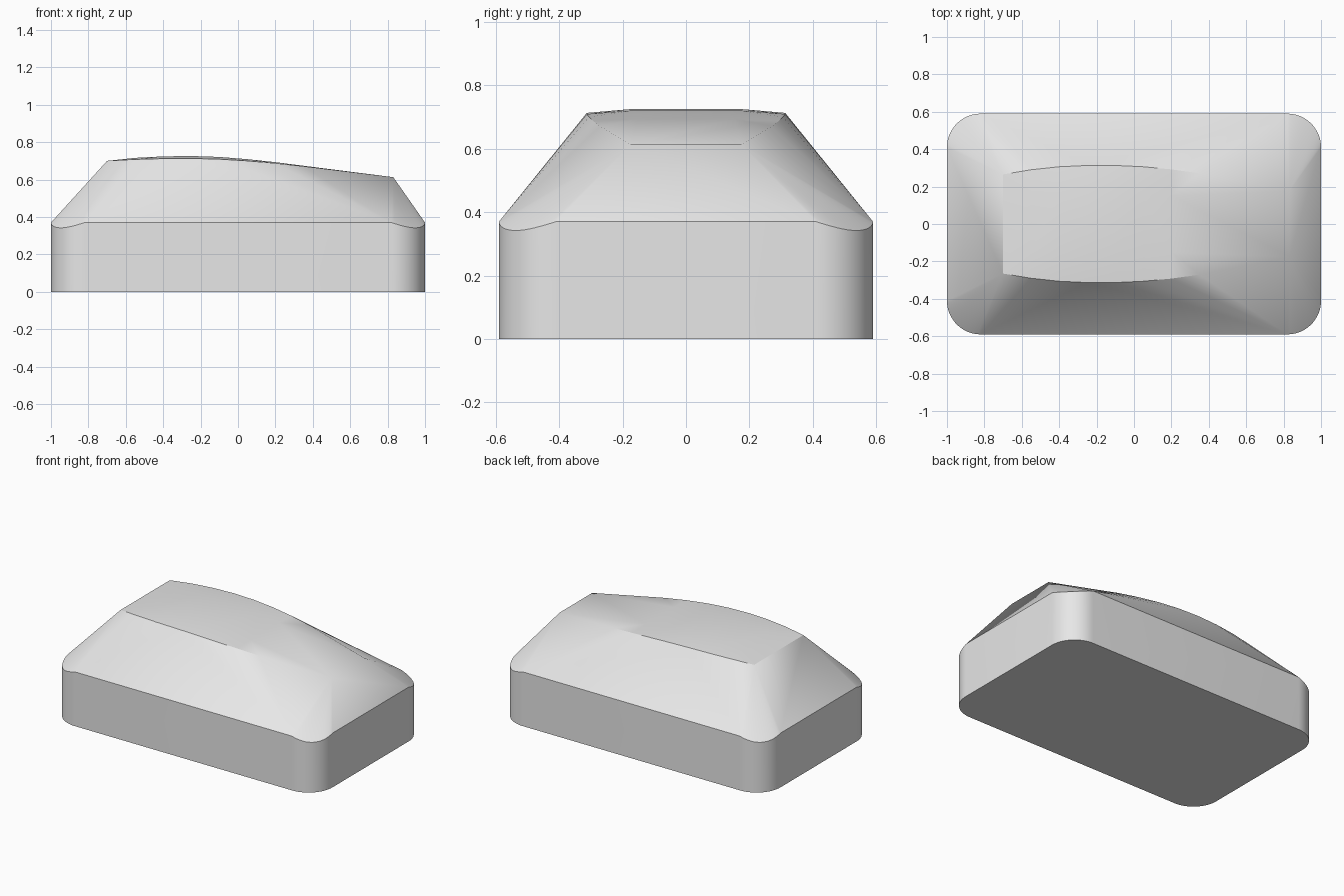
import bpy
import bmesh
from math import sin, cos, pi, radians

if "Cube" in bpy.data.objects:
    bpy.data.objects.remove(bpy.data.objects["Cube"], do_unlink=True)

HALF_X, HALF_Y, RADIUS = 1.0, 0.59, 0.18
RIM_Z, CORNER_DIP, STEPS = 0.37, 0.028, 16

# Roof stations: x, half width, ridge height, edge height
ROOF = [
    (-0.70, 0.265, 0.700, 0.700),
    (-0.55, 0.290, 0.716, 0.708),
    (-0.40, 0.306, 0.724, 0.712),
    (-0.25, 0.313, 0.726, 0.713),
    (-0.10, 0.313, 0.721, 0.709),
    (0.05, 0.306, 0.709, 0.700),
    (0.20, 0.292, 0.693, 0.687),
    (0.35, 0.271, 0.674, 0.671),
    (0.83, 0.175, 0.613, 0.613),
]


def corner_points():
    """Rounded rectangle base and its rim, which dips at each corner."""
    for sx in (-1, 1):
        for sy in (-1, 1):
            for i in range(STEPS + 1):
                t = pi / 2 * i / STEPS
                x = sx * (HALF_X - RADIUS + RADIUS * cos(t))
                y = sy * (HALF_Y - RADIUS + RADIUS * sin(t))
                yield x, y, 0
                yield x, y, RIM_Z - CORNER_DIP * sin(2 * t)


def roof_points():
    """Crowned roof with a flat middle strip and lower outer edges."""
    for x, w, ridge, edge in ROOF:
        for s in (-1, 1):
            yield x, s * w, edge
            if ridge > edge:
                yield x, s * w * 0.52, ridge


# Wrap the base, rim and roof in one tight faceted skin
bm = bmesh.new()
for p in [*corner_points(), *roof_points()]:
    bm.verts.new(p)
bmesh.ops.convex_hull(bm, input=bm.verts)
bmesh.ops.delete(bm, geom=[v for v in bm.verts if not v.link_faces], context="VERTS")
bmesh.ops.dissolve_limit(bm, angle_limit=radians(0.1), verts=bm.verts, edges=bm.edges)
bmesh.ops.recalc_face_normals(bm, faces=bm.faces)
mesh = bpy.data.meshes.new("body")
bm.to_mesh(mesh)
bm.free()

body = bpy.data.objects.new("body", mesh)
bpy.context.collection.objects.link(body)

# Plain grey finish
grey = bpy.data.materials.new("light_grey")
grey.use_nodes = True
grey.diffuse_color = (0.8, 0.8, 0.8, 1)
grey.node_tree.nodes["Principled BSDF"].inputs["Base Color"].default_value = (0.8, 0.8, 0.8, 1)
mesh.materials.append(grey)

# Smooth the gentle curves, keep the rim and roof edges crisp
bpy.ops.object.select_all(action="DESELECT")
body.select_set(True)
bpy.context.view_layer.objects.active = body
bpy.ops.object.shade_smooth_by_angle(angle=radians(30))
